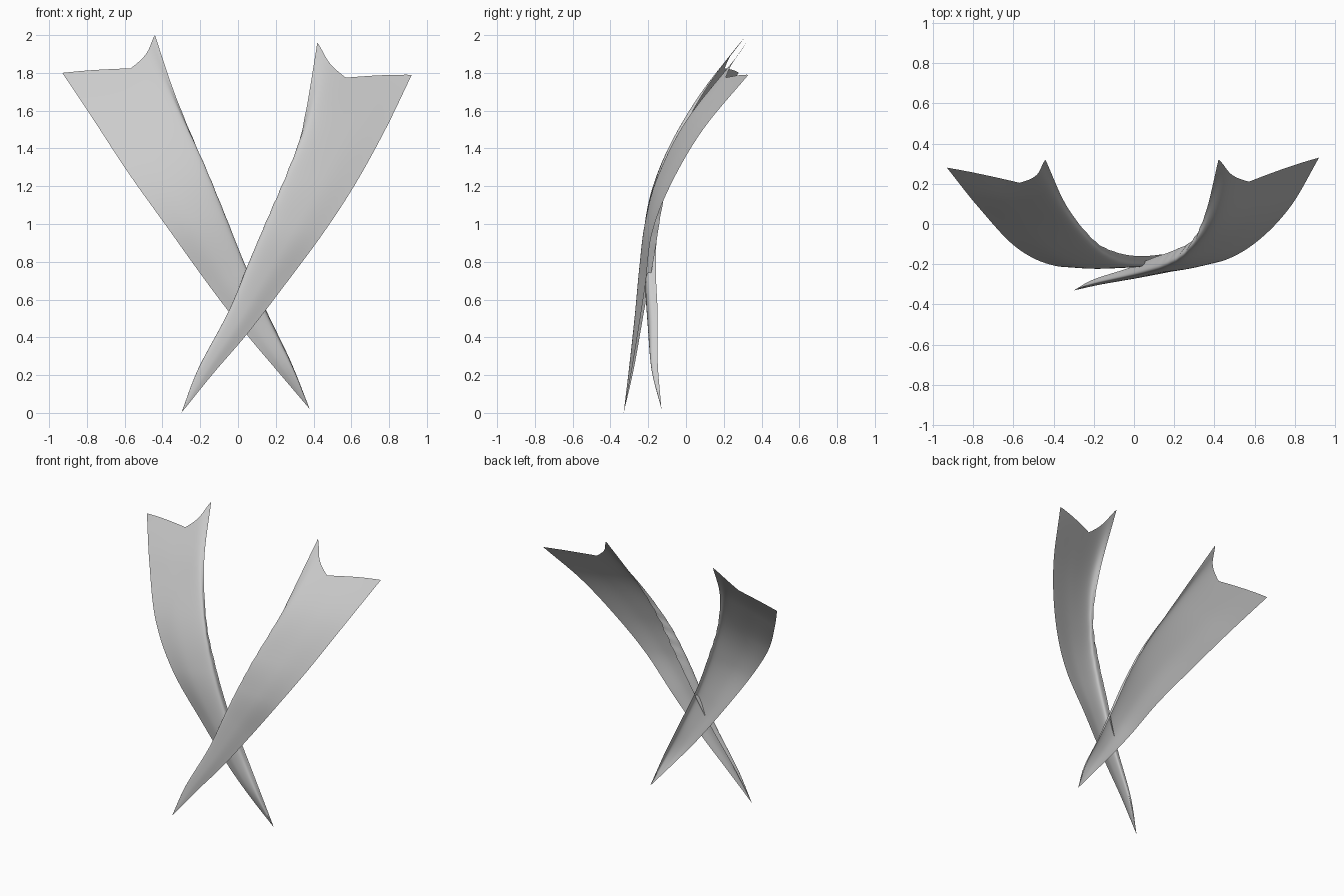
import bpy, bmesh, math
from mathutils import Vector

if "Cube" in bpy.data.objects:
    bpy.data.objects.remove(bpy.data.objects["Cube"])


def spline(pts, t):
    """Catmull-Rom through pts, t in 0..1"""
    n = len(pts) - 1
    i = min(int(t * n), n - 1)
    f = t * n - i
    b, c = pts[i], pts[i + 1]
    a = pts[i - 1] if i > 0 else b * 2 - c
    d = pts[i + 2] if i + 2 <= n else c * 2 - b
    return 0.5 * (2 * b + (c - a) * f + (2 * a - 5 * b + 4 * c - d) * f * f
                  + (3 * b - a - 3 * c + d) * f ** 3)


def make_ribbon(name, outer, ridge, edge, flip, ripple, nu=24, nv=90):
    rails = [[Vector(p) for p in r] for r in (outer, ridge, edge)]
    bm = bmesh.new()
    grid = []
    for j in range(nv + 1):
        row = []
        for i in range(nu + 1):
            u = i / nu
            # swallow-tail notch shortens the middle of the strip
            dip = 0.048 * (1 - abs(u - 0.5) / 0.5)
            t = j / nv * (1 - dip * (j / nv) ** 4)
            o, r, e = (spline(rail, t) for rail in rails)
            m = (o + r) / 2 + Vector((0, -0.015 * math.sin(math.pi * t), 0))
            p = spline([o, m, r, e], u)
            # slightly wavy folded edge
            w = ripple * max(0, u - 0.6) / 0.4 * math.exp(-((t - 0.66) / 0.13) ** 2)
            p += Vector((1, 0.3, 0)) * w * math.sin(t * 110)
            row.append(bm.verts.new(p))
        grid.append(row)
    for j in range(nv):
        for i in range(nu):
            q = [grid[j][i], grid[j][i + 1], grid[j + 1][i + 1], grid[j + 1][i]]
            bm.faces.new(q[::-1] if flip else q)
    bmesh.ops.remove_doubles(bm, verts=bm.verts, dist=0.0005)
    for f in bm.faces:
        f.smooth = True
    me = bpy.data.meshes.new(name)
    bm.to_mesh(me)
    bm.free()
    ob = bpy.data.objects.new(name, me)
    bpy.context.collection.objects.link(ob)
    return ob


# front strip, leaning to the right
make_ribbon(
    "front_ribbon_tail",
    [(-.30, -.33, 0), (-.13, -.29, .21), (.05, -.255, .42), (.25, -.215, .68),
     (.45, -.18, .95), (.62, -.08, 1.21), (.78, .09, 1.50), (.92, .33, 1.79)],
    [(-.30, -.33, 0), (-.21, -.30, .23), (-.05, -.265, .53), (.06, -.24, .79),
     (.16, -.21, 1.02), (.265, -.15, 1.25), (.40, .01, 1.56), (.52, .31, 1.925)],
    [(-.30, -.33, 0), (-.20, -.275, .24), (-.03, -.22, .55), (.09, -.17, .82),
     (.20, -.13, 1.07), (.295, -.075, 1.32), (.36, .07, 1.60), (.42, .32, 1.96)],
    True, 0.005)

# rear strip, leaning to the left
make_ribbon(
    "rear_ribbon_tail",
    [(.38, -.13, .02), (.21, -.17, .22), (.05, -.19, .41), (-.15, -.20, .67),
     (-.38, -.21, .99), (-.58, -.12, 1.27), (-.77, .08, 1.56), (-.93, .28, 1.80)],
    [(.38, -.13, .02), (.285, -.18, .24), (.16, -.19, .49), (.04, -.205, .75),
     (-.09, -.19, 1.06), (-.21, -.12, 1.34), (-.37, .05, 1.65), (-.53, .29, 1.96)],
    [(.38, -.13, .02), (.28, -.15, .27), (.16, -.15, .52), (.03, -.16, .80),
     (-.09, -.14, 1.10), (-.20, -.08, 1.36), (-.335, .09, 1.69), (-.44, .32, 2.0)],
    False, 0.002)
